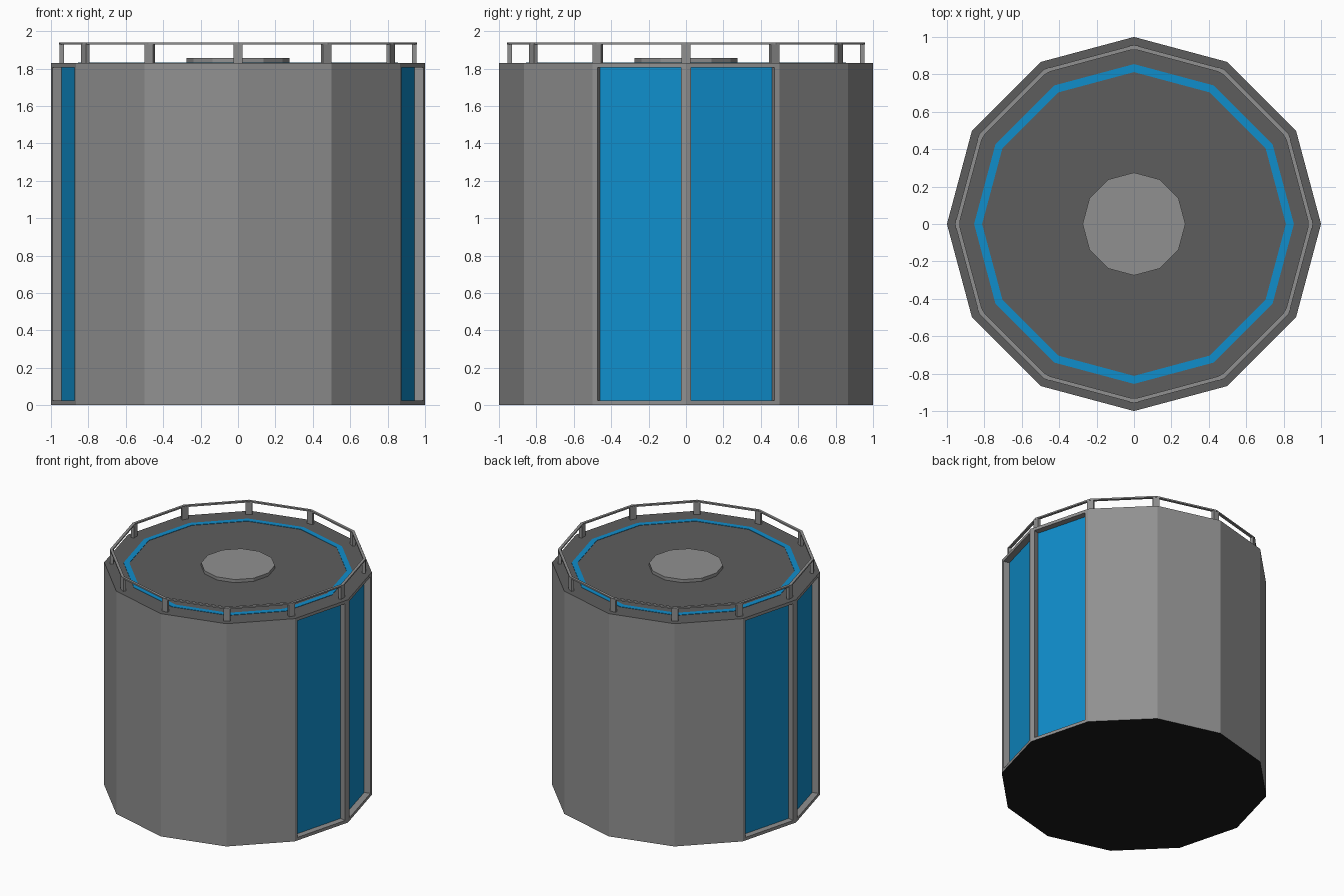
import bpy, bmesh, math
from mathutils import Matrix

SIDES = 12
TOP = 1.83

if "Cube" in bpy.data.objects:
    bpy.data.objects.remove(bpy.data.objects["Cube"])


def material(name, color):
    mat = bpy.data.materials.new(name)
    mat.use_nodes = True
    mat.diffuse_color = (*color, 1)
    mat.node_tree.nodes["Principled BSDF"].inputs["Base Color"].default_value = (*color, 1)
    return mat


grey = material("light grey", (0.28, 0.28, 0.28))
dark = material("dark grey", (0.11, 0.11, 0.11))
blue = material("blue", (0.005, 0.27, 0.6))
black = material("black", (0.01, 0.01, 0.01))


def finish(name, bm, *mats):
    bmesh.ops.recalc_face_normals(bm, faces=bm.faces)
    mesh = bpy.data.meshes.new(name)
    bm.to_mesh(mesh)
    bm.free()
    for mat in mats:
        mesh.materials.append(mat)
    obj = bpy.data.objects.new(name, mesh)
    bpy.context.collection.objects.link(obj)
    return obj


def prism(radius, low, high):
    bm = bmesh.new()
    bmesh.ops.create_cone(bm, cap_ends=True, segments=SIDES, radius1=radius, radius2=radius,
                          depth=high - low, matrix=Matrix.Translation((0, 0, (low + high) / 2)))
    return bm


def ring(name, outer, inner, low, high, mat):
    bm = bmesh.new()
    loops = []
    for r, z in ((outer, low), (outer, high), (inner, high), (inner, low)):
        loops.append([bm.verts.new((r * math.cos(a), r * math.sin(a), z))
                      for a in (math.tau * i / SIDES for i in range(SIDES))])
    for k in range(4):
        a, b = loops[k], loops[(k + 1) % 4]
        for i in range(SIDES):
            j = (i + 1) % SIDES
            bm.faces.new((a[i], a[j], b[j], b[i]))
    return finish(name, bm, mat)


# Body with recessed windows on the two facets either side of each x end
bm = prism(1, 0, TOP)
bm.normal_update()
for f in bm.faces:
    f.material_index = 1 if f.normal.z > 0.5 else 2 if f.normal.z < -0.5 else 0
windows = [f for f in bm.faces if abs(f.normal.x) > 0.9]
bmesh.ops.inset_individual(bm, faces=windows, thickness=0.041)
for f in windows:
    for v in f.verts:
        v.co.z = 0.025 if v.co.z < 1 else TOP - 0.025
for f in windows:
    inward = f.normal * -0.05
    pane = bmesh.ops.extrude_discrete_faces(bm, faces=[f])["faces"][0]
    front = list(pane.verts)
    bmesh.ops.translate(bm, verts=front, vec=inward)
    pane.material_index = 3
finish("tank_body", bm, grey, dark, black, blue)

# Roof details
ring("roof_stripe", 0.855, 0.812, TOP - 0.003, TOP + 0.003, blue)
finish("roof_hatch", prism(0.275, TOP - 0.005, TOP + 0.026), grey)

# Railing
ring("top_rail", 0.957, 0.935, 1.928, 1.94, grey)
bm = bmesh.new()
for i in range(SIDES):
    turn = Matrix.Rotation(math.tau * i / SIDES, 4, 'Z')
    place = Matrix.Translation((0.942, 0, (TOP + 1.935) / 2))
    size = Matrix.Diagonal((0.024, 0.05, 1.935 - TOP, 1))
    bmesh.ops.create_cube(bm, size=1, matrix=turn @ place @ size)
finish("rail_posts", bm, grey)
